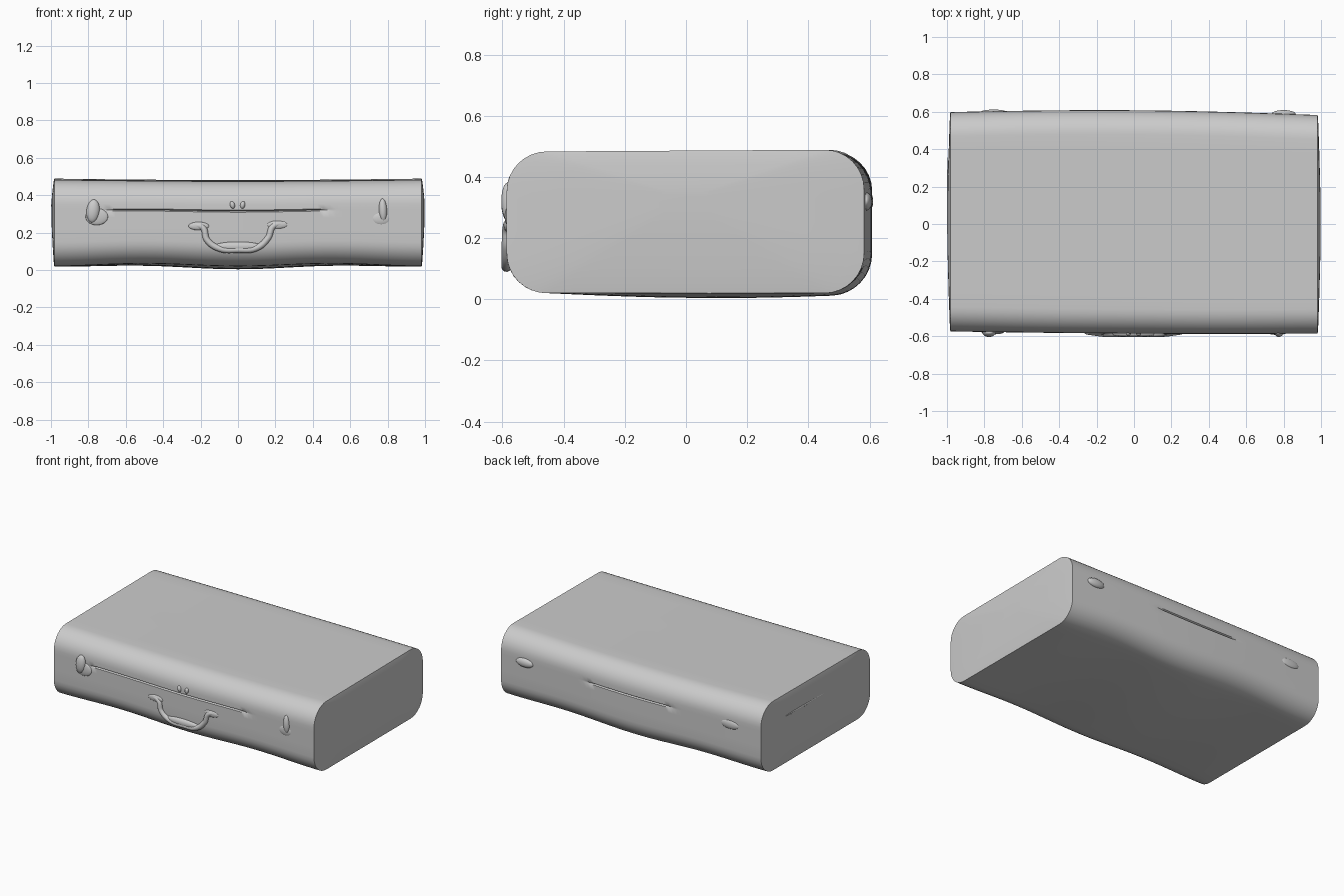
import bpy, bmesh, math
from math import sin, cos, pi

if "Cube" in bpy.data.objects:
    bpy.data.objects.remove(bpy.data.objects["Cube"])

grey = bpy.data.materials.new("soft_grey")
grey.diffuse_color = (0.6, 0.6, 0.6, 1)
grey.use_nodes = True
grey.node_tree.nodes["Principled BSDF"].inputs["Base Color"].default_value = grey.diffuse_color


def finish(name, bm, angle=40):
    bmesh.ops.recalc_face_normals(bm, faces=bm.faces)
    mesh = bpy.data.meshes.new(name)
    bm.to_mesh(mesh)
    bm.free()
    mesh.materials.append(grey)
    mesh.shade_smooth()
    mesh.set_sharp_from_angle(angle=math.radians(angle))
    ob = bpy.data.objects.new(name, mesh)
    bpy.context.collection.objects.link(ob)
    return ob


def ramp(x, lo, hi, soft=0.08):
    """1 inside lo..hi, fading to 0 at both ends."""
    return max(0, min(1, (x - lo) / soft, (hi - x) / soft))


# Case section: rounded rectangle in y, z with extra points for the lid seam
Y0, Y1, Z0, Z1, R, SEAM = -0.58, 0.59, 0.02, 0.486, 0.13, 0.322
STEPS = 8


def corner(cy, cz, start):
    return [(cy + R * cos(start + i * pi / 2 / STEPS), cz + R * sin(start + i * pi / 2 / STEPS))
            for i in range(STEPS + 1)]


side_z = [0.22, 0.28, SEAM - 0.006, SEAM, SEAM + 0.006]
flat_y = [Y0 + R + (Y1 - Y0 - 2 * R) * i / 12 for i in range(1, 12)]
section = corner(Y1 - R, Z0 + R, -pi / 2)
section += [(Y1, z) for z in side_z]
section += corner(Y1 - R, Z1 - R, 0)
section += [(y, Z1) for y in reversed(flat_y)]
section += corner(Y0 + R, Z1 - R, pi / 2)
section += [(Y0, z) for z in reversed(side_z)]
section += corner(Y0 + R, Z0 + R, pi)
section += [(y, Z0) for y in flat_y]


def worn(x, y, z):
    """Gentle sag, bulge and skew of the old case, plus the seam grooves."""
    mid = max(0, cos(x * pi / 2))
    across = max(0, cos((y - 0.1) * pi / 1.1))
    v = min(1, max(0, (z - Z0) / (Z1 - Z0)))
    dz = v * (0.006 * y - 0.008 * mid)
    dz += (1 - v) * (0.014 * sin(pi * min(1, abs(x))) ** 2 - 0.016 * mid * across)
    dy = (0.018 * mid - 0.008 * x) * (y > 0) - 0.006 * (mid + x) * (y < 0)
    if abs(z - SEAM) < 0.001:
        if abs(y - Y0) < 0.001:
            dy += 0.012 * ramp(x, -0.72, 0.5)
        if abs(y - Y1) < 0.001:
            dy -= 0.010 * ramp(x, -0.34, 0.34)
    return x, y + dy, z + dz


# Case body, lofted along x, with slightly domed end panels
bm = bmesh.new()
rings = []
CY, CZ = 0.0, 0.33


def add_ring(x, scale=1.0, bulge=0.0):
    ring = []
    for y, z in section:
        px, py, pz = worn(x, y, z)
        ring.append(bm.verts.new((px + bulge, CY + (py - CY) * scale, CZ + (pz - CZ) * scale)))
    rings.append(ring)


END = 0.982
dome = [(0.15, 0.016), (0.4, 0.013), (0.7, 0.008), (0.93, 0.003)]
for s, b in dome:
    add_ring(-END, s, -b)
for i in range(61):
    add_ring(-END + 2 * END * i / 60)
for s, b in reversed(dome):
    add_ring(END, s, b)
n = len(section)
for a, b in zip(rings, rings[1:]):
    for i in range(n):
        bm.faces.new((a[i], a[(i + 1) % n], b[(i + 1) % n], b[i]))
bm.faces.new(rings[0])
bm.faces.new(rings[-1])
finish("case_body", bm)


def bump(name, loc, size, tilt=0.0):
    """Soft, half sunken relief."""
    bm = bmesh.new()
    bmesh.ops.create_uvsphere(bm, u_segments=24, v_segments=14, radius=1)
    ob = finish(name, bm, 80)
    ob.location, ob.scale, ob.rotation_euler = loc, size, (0, tilt, 0)
    return ob


def bar(name, points, radius):
    """Smooth round bar through points."""
    cu = bpy.data.curves.new(name, "CURVE")
    cu.dimensions = "3D"
    cu.bevel_depth, cu.bevel_resolution = radius, 4
    cu.use_fill_caps = True
    sp = cu.splines.new("BEZIER")
    sp.bezier_points.add(len(points) - 1)
    for p, co in zip(sp.bezier_points, points):
        p.co = co
        p.handle_left_type = p.handle_right_type = "AUTO"
    cu.materials.append(grey)
    ob = bpy.data.objects.new(name, cu)
    bpy.context.collection.objects.link(ob)


# Carrying handle lying against the front
bar("handle", [(-0.25, -0.574, 0.238), (-0.19, -0.583, 0.228), (-0.165, -0.586, 0.16),
               (-0.10, -0.587, 0.115), (0, -0.587, 0.108), (0.10, -0.587, 0.118),
               (0.16, -0.586, 0.17), (0.19, -0.583, 0.235), (0.25, -0.574, 0.248)], 0.017)
bump("handle_grip", (0, -0.586, 0.125), (0.135, 0.018, 0.026))
bump("handle_mount_left", (-0.21, -0.584, 0.235), (0.055, 0.011, 0.022))
bump("handle_mount_right", (0.21, -0.584, 0.242), (0.055, 0.011, 0.022))

# Front latches and centre lock
bump("latch_left", (-0.775, -0.580, 0.315), (0.035, 0.024, 0.062), 0.1)
bump("latch_left_base", (-0.755, -0.578, 0.285), (0.06, 0.012, 0.045))
bump("latch_right", (0.775, -0.582, 0.32), (0.022, 0.022, 0.062), -0.05)
bump("latch_right_base", (0.765, -0.581, 0.275), (0.05, 0.012, 0.035))
for side, x in (("left", -0.03), ("right", 0.025)):
    bump("lock_" + side, (x, -0.585, 0.348), (0.013, 0.013, 0.02), x * 8)

# Back hinges
bump("hinge_right", (0.80, 0.588, 0.32), (0.065, 0.021, 0.03))
bump("hinge_left", (-0.75, 0.598, 0.32), (0.07, 0.014, 0.03))

# Seam ridge on the left end
bump("end_seam", (-0.995, 0.12, 0.345), (0.005, 0.24, 0.007))
